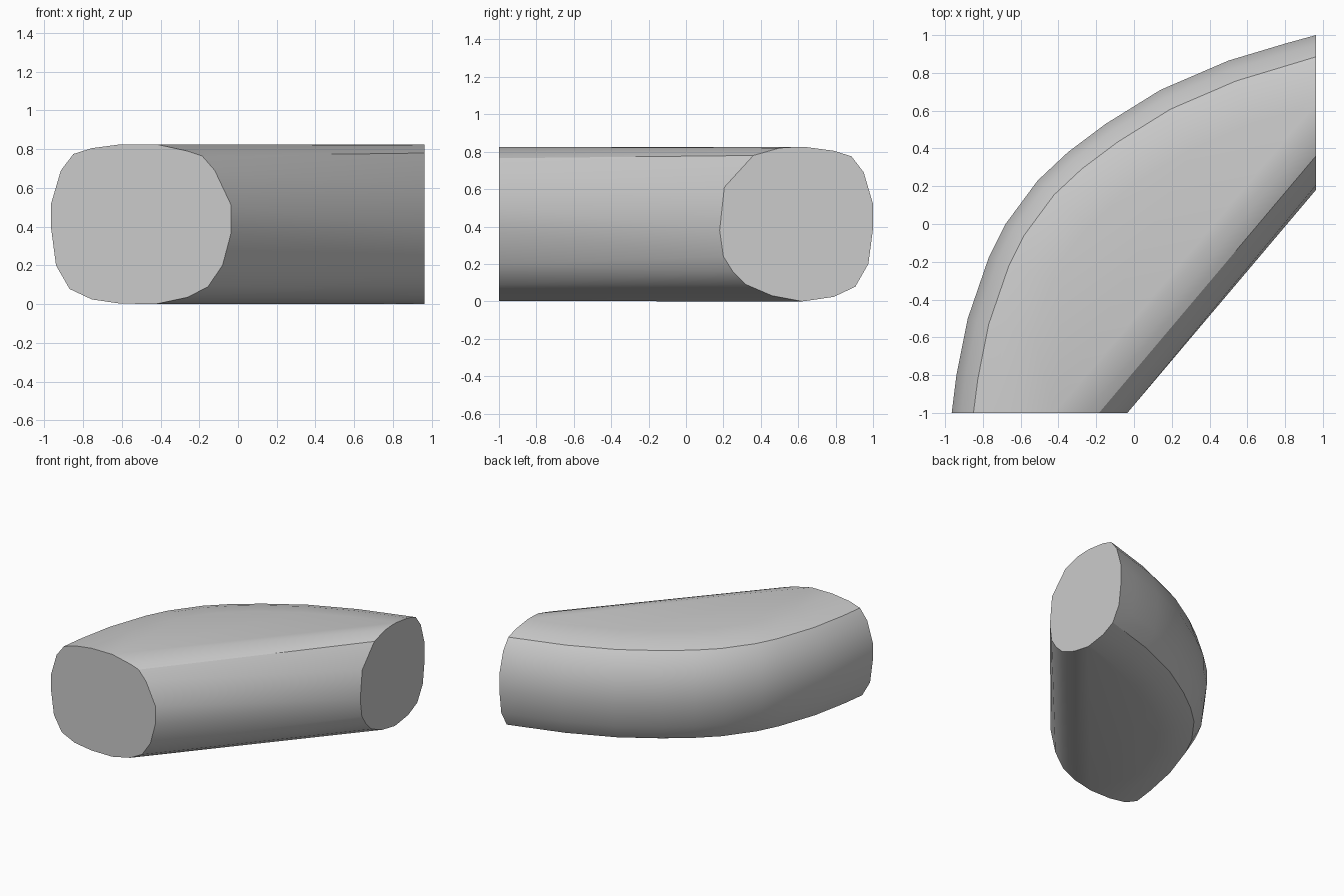
import bpy, bmesh, math
from mathutils import Vector

cube = bpy.data.objects.get("Cube")
if cube:
    bpy.data.objects.remove(cube, do_unlink=True)

# Rounded outer half of the section: (distance in from the outer wall, height)
outer_half = [(0.36, 0.825), (0.21, 0.805), (0.115, 0.775), (0.05, 0.69), (0, 0.52),
              (0, 0.39), (0.025, 0.2), (0.095, 0.078), (0.21, 0.024), (0.36, 0.002)]
# Inner half of each cut end: (distance in from the outer wall, height)
front_inner = [(0.545, 0.001), (0.705, 0.035), (0.81, 0.09), (0.885, 0.2), (0.93, 0.37),
               (0.93, 0.51), (0.845, 0.69), (0.78, 0.765), (0.705, 0.79), (0.545, 0.825)]
side_inner = [(0.38, 0), (0.54, 0.03), (0.68, 0.09), (0.75, 0.16), (0.8, 0.24),
              (0.82, 0.38), (0.795, 0.61), (0.64, 0.78), (0.5, 0.82), (0.42, 0.825)]
# Plan curve of the bulging outer wall
curve = [(-0.965, -1), (-0.94, -0.8), (-0.88, -0.5), (-0.77, -0.18), (-0.68, 0), (-0.51, 0.23),
         (-0.35, 0.38), (-0.15, 0.53), (0.14, 0.71), (0.5, 0.865), (0.8, 0.955), (0.963, 1)]
curve = [Vector(p) for p in curve]

bm = bmesh.new()


def add_section(origin, inward, profile):
    for d, z in profile:
        p = origin + inward * d
        bm.verts.new((p.x, p.y, z))


# Flat cut ends, then rounded ribs along the outer wall
add_section(curve[0], Vector((1, 0)), outer_half + front_inner)
add_section(curve[-1], Vector((0, -1)), outer_half + side_inner)
for before, here, after in zip(curve, curve[1:], curve[2:]):
    along = (after - before).normalized()
    add_section(here, Vector((along.y, -along.x)), outer_half)

# Stretch one convex skin over all sections
hull = bmesh.ops.convex_hull(bm, input=bm.verts[:])
bmesh.ops.delete(bm, geom=[v for v in bm.verts if not v.link_faces], context='VERTS')
bmesh.ops.dissolve_limit(bm, angle_limit=math.radians(0.5), verts=bm.verts[:], edges=bm.edges[:])
bmesh.ops.recalc_face_normals(bm, faces=bm.faces[:])

mesh = bpy.data.meshes.new("curved_wedge")
bm.to_mesh(mesh)
bm.free()
wedge = bpy.data.objects.new("curved_wedge", mesh)
bpy.context.collection.objects.link(wedge)

# Plain grey surface
grey = bpy.data.materials.new("light_grey")
grey.use_nodes = True
color = (0.6, 0.6, 0.6, 1)
grey.diffuse_color = color
grey.node_tree.nodes["Principled BSDF"].inputs["Base Color"].default_value = color
mesh.materials.append(grey)

bpy.context.view_layer.objects.active = wedge
wedge.select_set(True)
bpy.ops.object.shade_smooth_by_angle(angle=math.radians(30))
